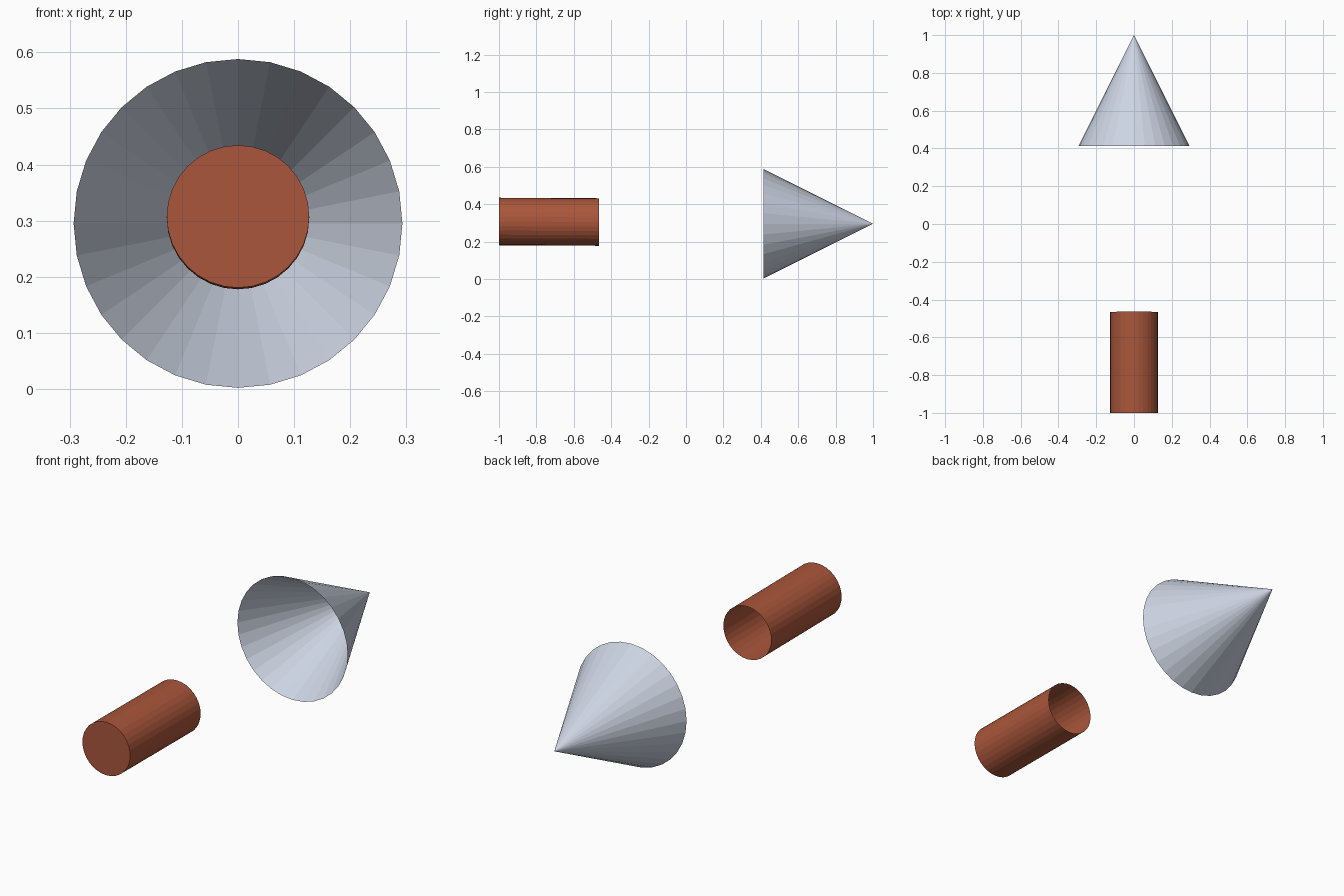
import bpy
import bmesh
from math import radians
from mathutils import Matrix

SIDES = 32

cube = bpy.data.objects.get("Cube")
if cube:
    bpy.data.objects.remove(cube, do_unlink=True)


def make_material(name, color):
    mat = bpy.data.materials.new(name)
    mat.use_nodes = True
    mat.diffuse_color = color
    mat.node_tree.nodes["Principled BSDF"].inputs["Base Color"].default_value = color
    return mat


def open_shell(name, mat, radius, tip_radius, depth, center, tilt, open_front):
    """Flat-shaded cone or tube lying along y, with one end left open."""
    bm = bmesh.new()
    bmesh.ops.create_cone(bm, cap_ends=True, segments=SIDES,
                          radius1=radius, radius2=tip_radius, depth=depth)
    # Remove the disc at the open end
    end = -1 if open_front else 1
    caps = [f for f in bm.faces if f.normal.z * end > 0.99]
    bmesh.ops.delete(bm, geom=caps, context="FACES_ONLY")
    bmesh.ops.remove_doubles(bm, verts=bm.verts[:], dist=0.0001)
    # Lay the axis down so the top points to the back
    bm.transform(Matrix.Translation(center) @ Matrix.Rotation(radians(tilt - 90), 4, "X"))
    mesh = bpy.data.meshes.new(name)
    bm.to_mesh(mesh)
    bm.free()
    mesh.materials.append(mat)
    obj = bpy.data.objects.new(name, mesh)
    bpy.context.collection.objects.link(obj)
    return obj


rust = make_material("rust_brown", (0.40, 0.093, 0.043, 1))
silver = make_material("pale_silver", (0.61, 0.665, 0.77, 1))

# Tube: closed at the front, open at the back, dipping very slightly
open_shell("tube", rust, 0.127, 0.127, 0.535, (0, -0.7325, 0.306), -0.3, False)

# Hollow cone: open at the front, pointing to the back
open_shell("nose_cone", silver, 0.293, 0, 0.586, (0, 0.707, 0.295), 0, True)
